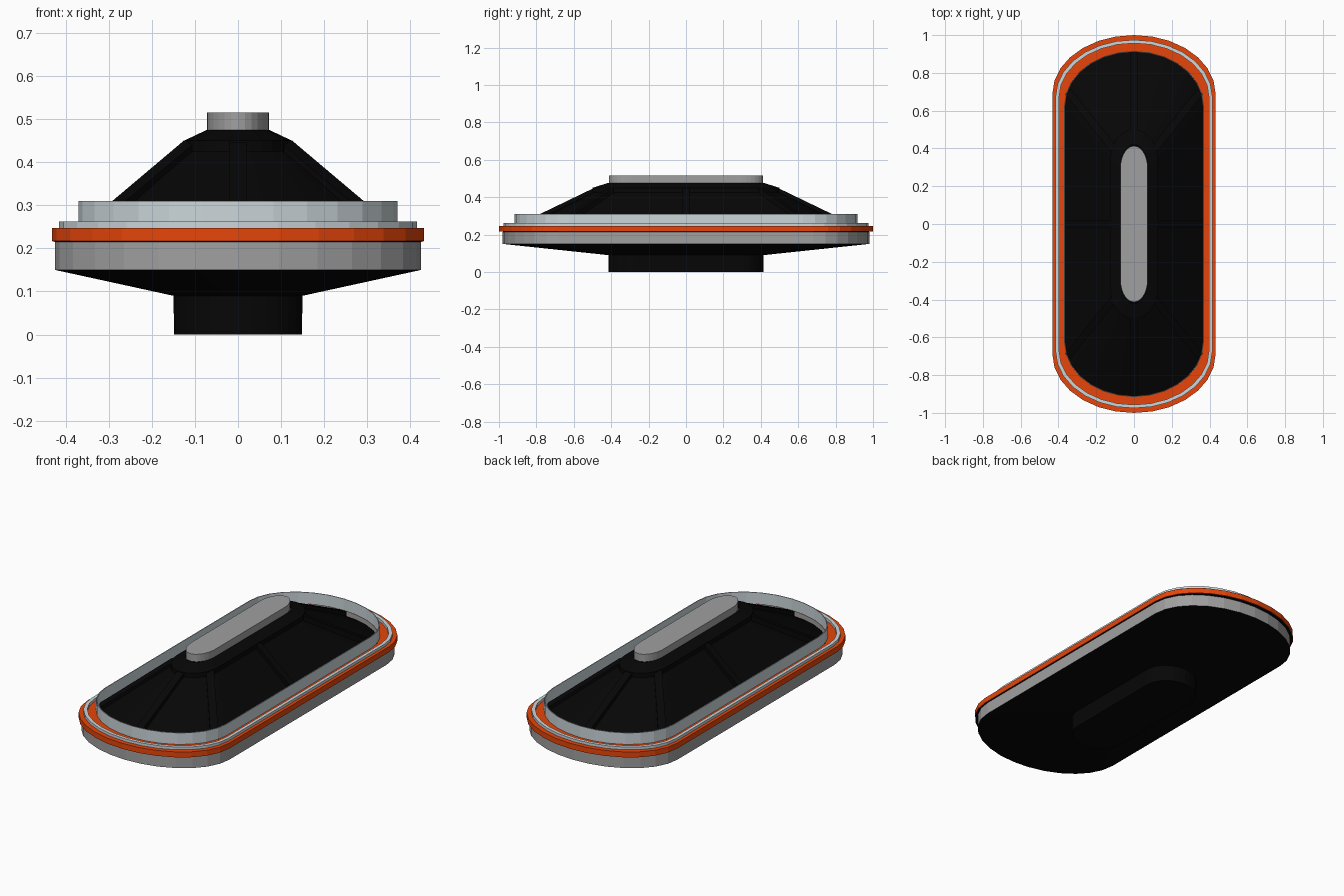
import bpy, bmesh
from math import sin, cos, pi

if "Cube" in bpy.data.objects:
    bpy.data.objects.remove(bpy.data.objects["Cube"])

N = 14  # facets per rounded end


def material(name, rgb):
    m = bpy.data.materials.new(name)
    m.diffuse_color = (*rgb, 1)
    m.use_nodes = True
    m.node_tree.nodes["Principled BSDF"].inputs["Base Color"].default_value = m.diffuse_color
    return m


def outline(w, l, r):
    """Slot outline: half width w, half length l, end cap depth r."""
    top = [(w * cos(pi * i / N), l - r + r * sin(pi * i / N)) for i in range(N + 1)]
    return top + [(-x, -y) for x, y in top]


def add_mesh(name, bm, mat):
    me = bpy.data.meshes.new(name)
    bm.to_mesh(me)
    bm.free()
    ob = bpy.data.objects.new(name, me)
    bpy.context.collection.objects.link(ob)
    me.materials.append(mat)
    return ob


def loft(name, rings, mat, bottom=False, top=False):
    """Skin slot rings (w, l, r, z) listed upwards, with optional end caps."""
    bm = bmesh.new()
    loops = [[bm.verts.new((x, y, z)) for x, y in outline(w, l, r)]
             for w, l, r, z in rings]
    for a, b in zip(loops, loops[1:]):
        for i in range(len(a)):
            j = (i + 1) % len(a)
            bm.faces.new((a[i], a[j], b[j], b[i]))
    if bottom:
        bm.faces.new(loops[0][::-1])
    if top:
        bm.faces.new(loops[-1])
    return add_mesh(name, bm, mat)


def band(name, w, l, r, z0, z1, t, mat):
    """Upright ring of wall thickness t, open underneath."""
    inner = (w - t, l - t, r - t * 0.7)
    return loft(name, [(w, l, r, z0), (w, l, r, z1), (*inner, z1), (*inner, z0)], mat)


def rib(name, p, q, mat, half=0.02, depth=0.04):
    """Bar running down the dome from p to q, its top on the dome surface."""
    bm = bmesh.new()
    dx, dy = q[0] - p[0], q[1] - p[1]
    d = (dx * dx + dy * dy) ** 0.5
    nx, ny = -dy / d * half, dx / d * half
    v = [[bm.verts.new((c[0] + s * nx, c[1] + s * ny, c[2] - h))
          for s, h in ((-1, depth), (-1, 0), (1, 0), (1, depth))] for c in (p, q)]
    for i in range(4):
        j = (i + 1) % 4
        bm.faces.new((v[0][i], v[1][i], v[1][j], v[0][j]))
    bmesh.ops.recalc_face_normals(bm, faces=bm.faces)
    return add_mesh(name, bm, mat)


black = material("black", (0.002, 0.002, 0.002))
orange = material("orange", (0.8, 0.06, 0.003))
pale = material("pale_blue_grey", (0.6, 0.67, 0.7))
grey = material("grey", (0.35, 0.35, 0.35))

# foot and flared underside
loft("foot", [(0.148, 0.415, 0.13, 0), (0.15, 0.415, 0.13, 0.09),
              (0.425, 0.98, 0.30, 0.15)], black, bottom=True)
# grey body rim, dark gasket above it
loft("lower_rim", [(0.425, 0.98, 0.30, 0.15), (0.425, 0.98, 0.30, 0.215)], grey)
loft("gasket", [(0.424, 0.978, 0.30, 0.215), (0.431, 0.998, 0.31, 0.2165)], black)
# orange plate, open under the dome
loft("orange_plate", [(0.432, 1.0, 0.31, 0.217), (0.432, 1.0, 0.31, 0.247),
                      (0.364, 0.91, 0.285, 0.247)], orange)
# thin trim line and upright collar
band("trim_ring", 0.415, 0.975, 0.30, 0.247, 0.262, 0.018, pale)
band("collar", 0.37, 0.916, 0.29, 0.247, 0.31, 0.004, pale)
# recessed dome panels under a raised shoulder
loft("dome", [(0.364, 0.91, 0.285, 0.222), (0.125, 0.50, 0.15, 0.425),
              (0.125, 0.50, 0.15, 0.45), (0.072, 0.42, 0.12, 0.475)], black)
# ribs at the ends, sides and corners
for s in (1, -1):
    rib("end_rib", (0, s * 0.49, 0.45), (0, s * 0.91, 0.2475), black)
    rib("side_rib", (s * 0.12, 0, 0.45), (s * 0.364, 0, 0.2475), black)
    for t in (1, -1):
        rib("corner_rib", (s * 0.11, t * 0.40, 0.45), (s * 0.35, t * 0.70, 0.2475), black)
loft("top_cap", [(0.072, 0.413, 0.115, 0.474), (0.072, 0.413, 0.115, 0.515)],
     grey, top=True)
